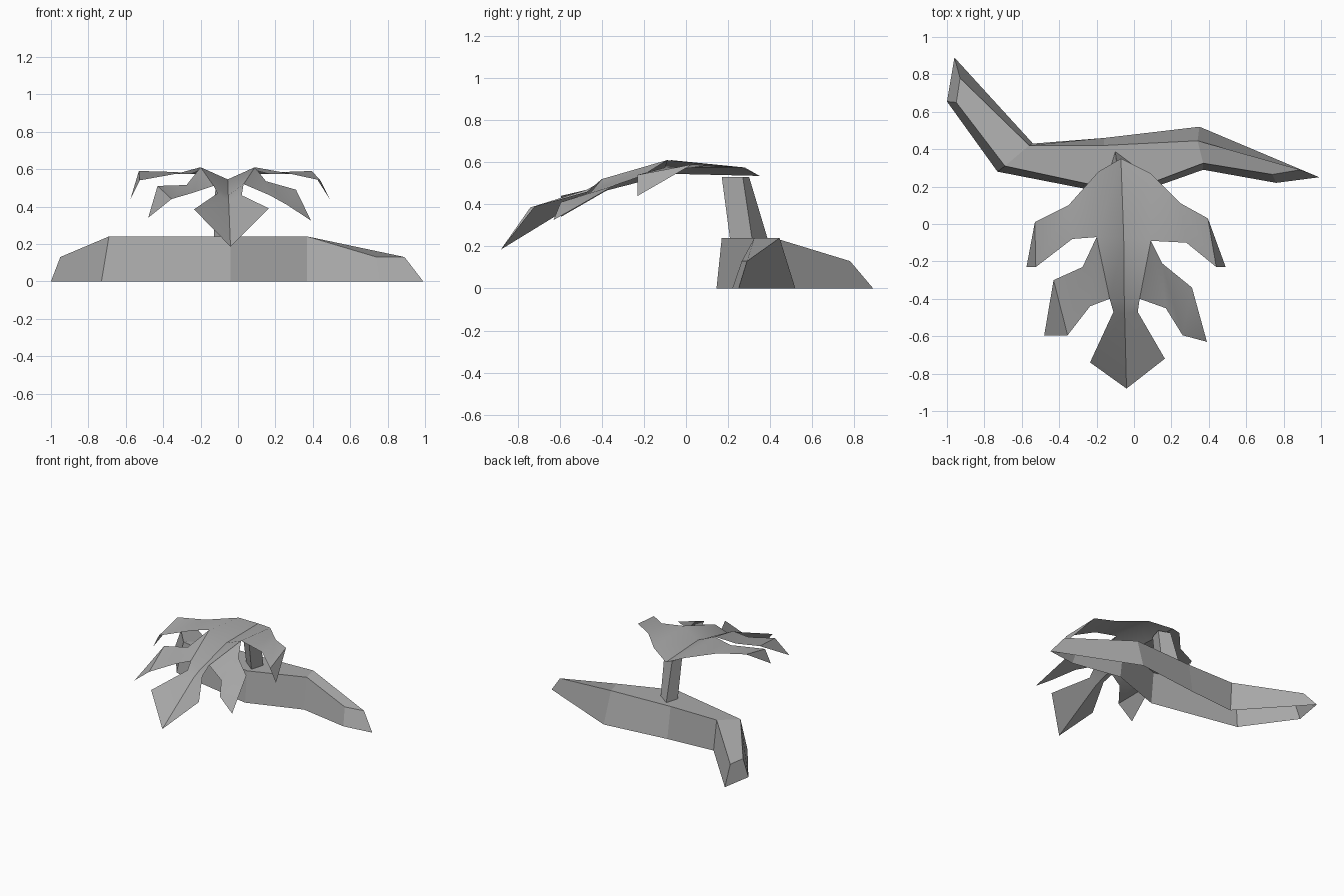
import bpy
import bmesh
from mathutils import Vector

default_cube = bpy.data.objects.get("Cube")
if default_cube:
    bpy.data.objects.remove(default_cube, do_unlink=True)


def make_material(name, colour):
    material = bpy.data.materials.new(name)
    material.use_nodes = True
    material.diffuse_color = colour
    material.node_tree.nodes["Principled BSDF"].inputs["Base Color"].default_value = colour
    return material


grey = make_material("plain grey", (0.4, 0.4, 0.4, 1))


def build_object(name, polygons, smooth=False):
    """Join polygons given as point lists into one welded mesh object."""
    bm = bmesh.new()
    for polygon in polygons:
        bm.faces.new([bm.verts.new(point) for point in polygon])
    bmesh.ops.remove_doubles(bm, verts=bm.verts, dist=0.001)
    bmesh.ops.recalc_face_normals(bm, faces=bm.faces)
    mesh = bpy.data.meshes.new(name)
    bm.to_mesh(mesh)
    bm.free()
    mesh.materials.append(grey)
    obj = bpy.data.objects.new(name, mesh)
    bpy.context.collection.objects.link(obj)
    if smooth:
        bpy.ops.object.select_all(action="DESELECT")
        obj.select_set(True)
        bpy.context.view_layer.objects.active = obj
        bpy.ops.object.shade_smooth_by_angle()
    return obj


def bridge(first, second):
    """Quads between two rails with equal point counts."""
    return [
        (first[i], first[i + 1], second[i + 1], second[i])
        for i in range(len(first) - 1)
    ]


def loft(sections):
    """Skin a row of sections, leaving both ends open."""
    polygons = []
    for first, second in zip(sections, sections[1:]):
        polygons += bridge(first, second)
    return polygons


# Bent branch: front foot, front top, back top and back foot of each section
def branch_section(height, *plan):
    levels = (0, height, height, 0)
    return [Vector((x, y, z)) for (x, y), z in zip(plan, levels)]


sections = [
    branch_section(.13, (-1, .655), (-.95, .65), (-.93, .78), (-.96, .89)),
    branch_section(.24, (-.73, .28), (-.69, .31), (-.56, .42), (-.54, .43)),
    branch_section(.24, (-.04, .145), (-.04, .17), (-.16, .42), (-.16, .46)),
    branch_section(.24, (.37, .29), (.37, .325), (.34, .445), (.35, .52)),
    branch_section(.13, (.76, .22), (.74, .265), (.89, .29), (.99, .25)),
]
build_object("branch", loft(sections) + [sections[0], sections[-1]])


# Short four-sided stem, leaning forward and narrowing
def ring(height, *plan):
    return [Vector((x, y, height)) for x, y in plan]


foot = ring(.23, (-.03, .21), (0, .315), (-.1, .39), (-.13, .29))
head = ring(.53, (-.03, .17), (0, .27), (-.09, .3), (-.12, .22))
build_object("stem", bridge(foot + foot[:1], head + head[:1]) + [head])


# Leaf: a folded middle blade with two lobes on each side
def points(*coords):
    return [Vector(c) for c in coords]


spine = points((-.07, .35, .535), (-.055, -.07, .545), (-.052, -.4, .46),
               (-.05, -.48, .43), (-.04, -.88, .185))
right_rim = points((-.19, .28, .575), (-.2, -.07, .61), (-.13, -.4, .51),
                   (-.11, -.47, .47), (-.235, -.74, .385))
left_rim = points((.09, .27, .575), (.09, -.09, .61), (.03, -.4, .52),
                  (.02, -.47, .46), (.165, -.72, .39))


def lobe(outer, inner, tip):
    return bridge(outer, inner) + [(outer[-1], tip, inner[-1])]


right_back = lobe(
    right_rim[:1] + points((-.35, .1, .585), (-.53, .01, .59)),
    right_rim[1:2] + points((-.33, -.08, .575), (-.525, -.23, .54)),
    Vector((-.575, -.23, .44)))
left_back = lobe(
    left_rim[:1] + points((.25, .11, .585), (.395, .03, .59)),
    left_rim[1:2] + points((.28, -.1, .575), (.44, -.23, .54)),
    Vector((.49, -.23, .44)))
right_front = lobe(
    right_rim[1:2] + points((-.275, -.23, .515), (-.43, -.3, .51)),
    right_rim[2:3] + points((-.235, -.44, .475), (-.355, -.595, .44)),
    Vector((-.48, -.595, .34)))
left_front = lobe(
    left_rim[1:2] + points((.15, -.21, .535), (.31, -.34, .49)),
    left_rim[2:3] + points((.17, -.45, .46), (.26, -.595, .41)),
    Vector((.39, -.63, .325)))

blade = bridge(spine, right_rim) + bridge(left_rim, spine)
build_object("leaf", blade + right_back + left_back + right_front + left_front, smooth=True)
